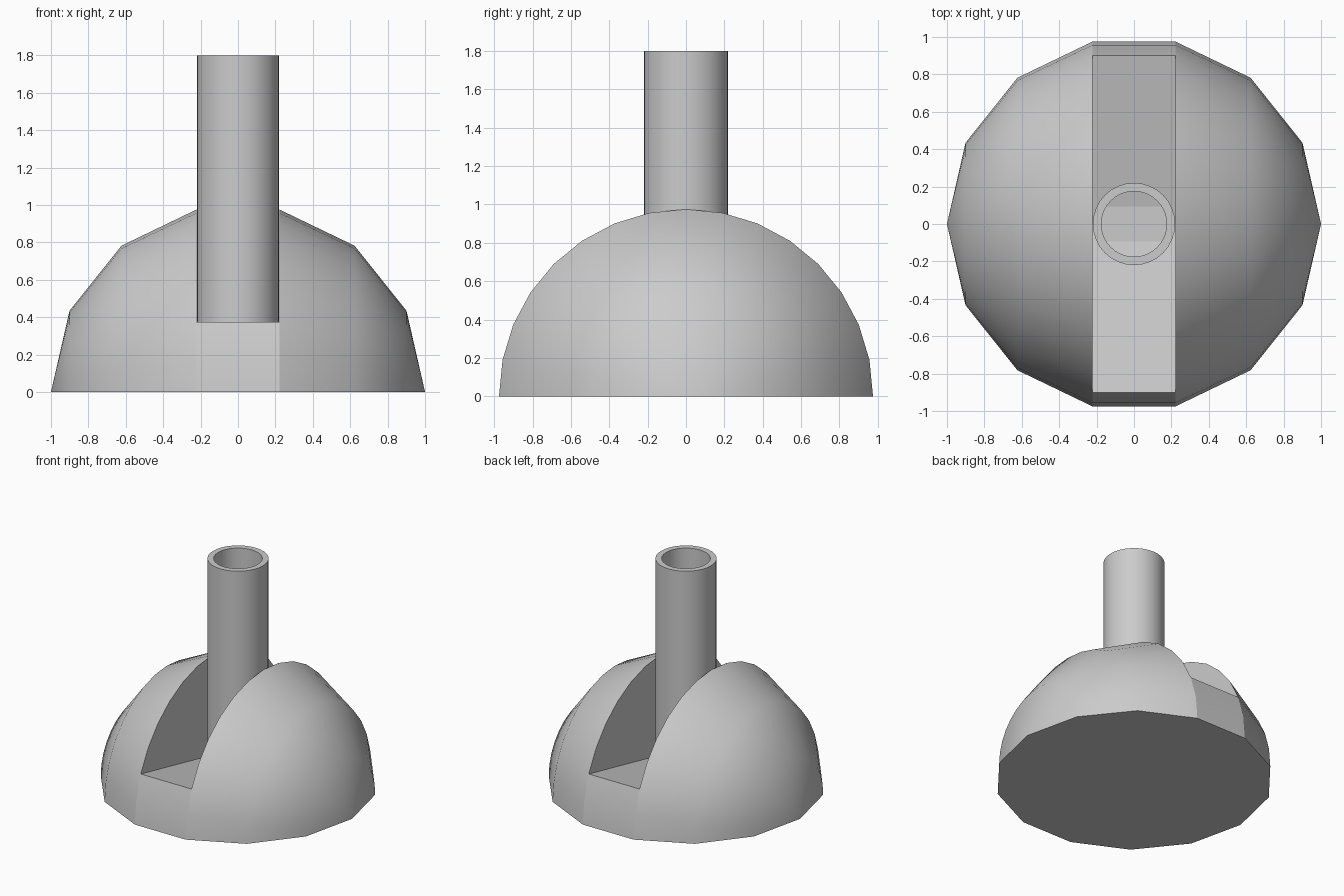
import bpy
import bmesh
import math
from mathutils import Matrix

cube = bpy.data.objects.get("Cube")
if cube:
    bpy.data.objects.remove(cube, do_unlink=True)

grey = bpy.data.materials.new("light grey")
grey.use_nodes = True
COLOUR = (0.6, 0.6, 0.6, 1)
grey.diffuse_color = COLOUR
grey.node_tree.nodes["Principled BSDF"].inputs["Base Color"].default_value = COLOUR

HALF = math.sin(math.pi / 14)     # half width of the slot
FLOOR_EDGE, FLOOR_MID = 0.373, 0.18
EPS = 1e-3


def finish(bm, name):
    """Turn a bmesh into a smooth-shaded object with crisp edges."""
    bmesh.ops.recalc_face_normals(bm, faces=bm.faces)
    mesh = bpy.data.meshes.new(name)
    bm.to_mesh(mesh)
    bm.free()
    mesh.materials.append(grey)
    obj = bpy.data.objects.new(name, mesh)
    bpy.context.collection.objects.link(obj)
    bpy.ops.object.select_all(action='DESELECT')
    obj.select_set(True)
    bpy.context.view_layer.objects.active = obj
    bpy.ops.object.shade_smooth_by_angle(angle=math.radians(30))
    return obj


# Dome: half a sphere with its poles on the x axis
bm = bmesh.new()
bmesh.ops.create_uvsphere(bm, u_segments=32, v_segments=7, radius=1)
bmesh.ops.rotate(bm, verts=bm.verts, matrix=Matrix.Rotation(math.pi / 2, 3, 'Y'))
bmesh.ops.delete(bm, geom=[v for v in bm.verts if v.co.z < -EPS], context='VERTS')

# Open the middle band above the slot floor
bmesh.ops.delete(bm, geom=[f for f in bm.faces
                           if abs(f.calc_center_median().x) < 0.1
                           and f.calc_center_median().z > FLOOR_EDGE], context='FACES')

# Slot walls, and the shallow V floor between them
mids, rims = {}, {}
for s in (-1, 1):
    rim = [v for v in bm.verts
           if abs(v.co.x - s * HALF) < EPS and v.co.z > FLOOR_EDGE - 0.01]
    rim.sort(key=lambda v: math.atan2(v.co.z, v.co.y))
    rims[s] = rim
    mids[s] = bm.verts.new((s * HALF, 0, FLOOR_MID))
    bm.faces.new(rim + [mids[s]])
for end in (0, -1):
    bm.faces.new((rims[-1][end], rims[1][end], mids[1], mids[-1]))

# Flat underside
base = [v for v in bm.verts if abs(v.co.z) < EPS]
base.sort(key=lambda v: math.atan2(v.co.y, v.co.x))
bm.faces.new(base)

# Crease where the middle band meets the side lobes, and along the V
for e in bm.edges:
    a, b = (v.co for v in e.verts)
    on_slot = all(abs(abs(c.x) - HALF) < EPS for c in (a, b))
    if on_slot and (abs(a.x - b.x) < EPS or abs(a.y) + abs(b.y) < EPS):
        e.smooth = False
finish(bm, "slotted_dome")

# Hollow tube standing in the slot: spin of its cross-section
profile = [(0, 0.2), (0.175, 0.2), (0.175, 1.8), (0.22, 1.8), (0.22, 0.18), (0, 0.18)]
bm = bmesh.new()
pts = [bm.verts.new((r, 0, z)) for r, z in profile]
edges = [bm.edges.new(pair) for pair in zip(pts, pts[1:])]
bmesh.ops.spin(bm, geom=pts + edges, cent=(0, 0, 0), axis=(0, 0, 1),
               angle=2 * math.pi, steps=32, use_merge=True)
bmesh.ops.remove_doubles(bm, verts=bm.verts, dist=1e-4)
finish(bm, "tube")
